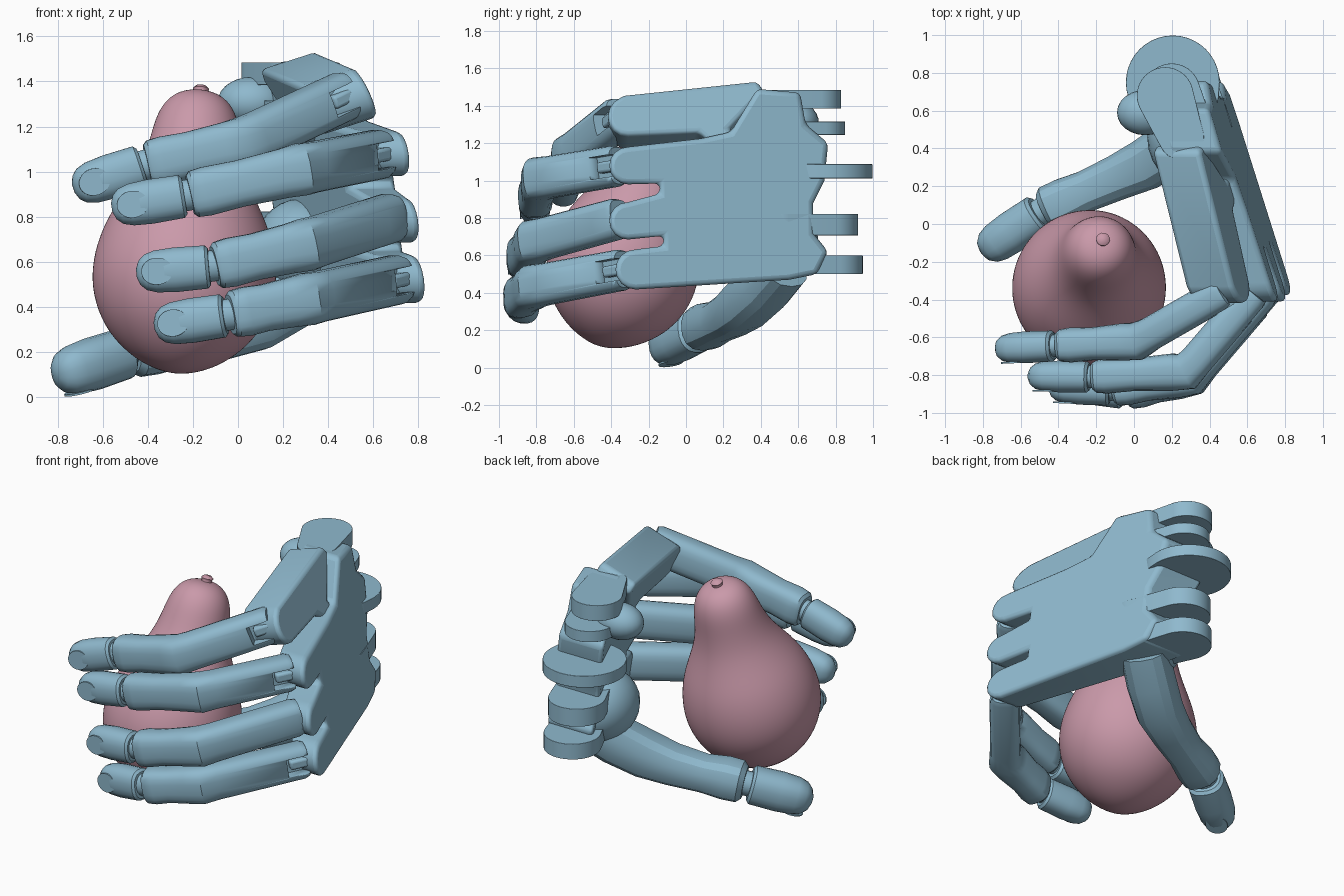
import bpy, bmesh, math
from mathutils import Vector

if "Cube" in bpy.data.objects:
    bpy.data.objects.remove(bpy.data.objects["Cube"], do_unlink=True)


def material(name, rgb):
    m = bpy.data.materials.new(name)
    m.use_nodes = True
    m.diffuse_color = (*rgb, 1)
    b = next(n for n in m.node_tree.nodes if n.type == "BSDF_PRINCIPLED")
    b.inputs["Base Color"].default_value = (*rgb, 1)
    return m


BLUE = material("steel blue", (0.275, 0.485, 0.615))
PINK = material("dusty pink", (0.59, 0.32, 0.4))
UP = Vector((0, 0, 1))


def finish(name, bm, mat, angle=35):
    bmesh.ops.recalc_face_normals(bm, faces=bm.faces)
    mesh = bpy.data.meshes.new(name)
    bm.to_mesh(mesh)
    bm.free()
    mesh.materials.append(mat)
    ob = bpy.data.objects.new(name, mesh)
    bpy.context.scene.collection.objects.link(ob)
    bpy.ops.object.select_all(action="DESELECT")
    ob.select_set(True)
    bpy.context.view_layer.objects.active = ob
    bpy.ops.object.shade_smooth_by_angle(angle=math.radians(angle))
    return ob


def loft(name, rings, mat, power=2.0, sides=20, angle=35):
    """Rings are (centre, tangent, half width, half height)."""
    bm = bmesh.new()
    loops = []
    for c, t, w, h in rings:
        side = t.cross(UP) if abs(t.z) < 0.9 else Vector((1, 0, 0))
        side = (side - t * side.dot(t)).normalized()
        top = side.cross(t).normalized()
        loop = []
        for i in range(sides):
            a = 2 * math.pi * (i + 0.5) / sides
            ca, sa = math.cos(a), math.sin(a)
            u = math.copysign(abs(ca) ** (2 / power), ca) * w
            v = math.copysign(abs(sa) ** (2 / power), sa) * h
            loop.append(bm.verts.new(c + side * u + top * v))
        loops.append(loop)
    for a, b in zip(loops, loops[1:]):
        for i in range(sides):
            j = (i + 1) % sides
            bm.faces.new((a[i], a[j], b[j], b[i]))
    bm.faces.new(loops[0])
    bm.faces.new(loops[-1])
    return finish(name, bm, mat, angle)


def box(bm, centre, axes, size):
    for v in bmesh.ops.create_cube(bm, size=1)["verts"]:
        p = [v.co[i] * size[i] for i in range(3)]
        v.co = centre + axes[0] * p[0] + axes[1] * p[1] + axes[2] * p[2]


def bevel(ob, width, segments=3):
    m = ob.modifiers.new("rounded edges", "BEVEL")
    m.width, m.segments, m.limit_method = width, segments, "ANGLE"
    m.angle_limit = math.radians(40)


def knuckle(y, z, r):
    """Rounded front end of a hand bone, from its top edge to its bottom edge."""
    return [(y - r * math.sin(a), z + r * math.cos(a))
            for a in (math.pi * i / 8 for i in range(9))]


def slab(name, outline, outer, thick, drop, round_off):
    """Side outline in y and z, spread between outer and inner skins."""
    bm = bmesh.new()
    a = [bm.verts.new((outer(y, z), y, z)) for y, z in outline]
    b = [bm.verts.new((outer(y, z) - thick(y), y, z - drop)) for y, z in outline]
    bm.faces.new(a)
    bm.faces.new(b)
    for i in range(len(a)):
        j = (i + 1) % len(a)
        bm.faces.new((a[i], a[j], b[j], b[i]))
    bevel(finish(name, bm, BLUE), round_off)


def tab(name, z, height, near, r_near, far, r_far, round_off=0.015):
    """Flat plate wrapped round two circles."""
    bm = bmesh.new()
    for (x, y), r in ((near, r_near), (far, r_far)):
        for i in range(40):
            a = 2 * math.pi * i / 40
            for s in (-0.5, 0.5):
                bm.verts.new((x + r * math.cos(a), y + r * math.sin(a), z + s * height))
    bmesh.ops.convex_hull(bm, input=bm.verts)
    loose = [v for v in bm.verts if not v.link_faces]
    bmesh.ops.delete(bm, geom=loose, context="VERTS")
    bevel(finish(name, bm, BLUE), round_off)


def fingertip(name, a, b, w, h):
    d = b - a
    u = d.normalized()
    shape = [(0.05, 0.82), (0.09, 0.97), (0.5, 1), (0.75, 0.94), (0.88, 0.8),
             (0.96, 0.55), (1, 0.2)]
    loft(name, [(a + d * t, u, w * s, h * s) for t, s in shape], BLUE, 2.4)


def nail(name, centre, along, out, length, width):
    bm = bmesh.new()
    cross = out.cross(along).normalized()
    bmesh.ops.create_cone(bm, cap_ends=True, segments=28, radius1=0.5, radius2=0.5, depth=1)
    for v in bm.verts:
        x, y, z = v.co
        v.co = centre + along * x * length + cross * y * width + out * z * 0.009
    finish(name, bm, BLUE)


# Round-bellied pear on a leaning axis, with a stub of stem
belly = Vector((-0.24, -0.345, 0.515))
lean = Vector((0.08, 0.285, 0.953)).normalized()
profile = [(-0.418, 0.03), (-0.402, 0.1), (-0.355, 0.205), (-0.25, 0.325), (-0.12, 0.392),
           (0, 0.415), (0.13, 0.404), (0.26, 0.362), (0.38, 0.297), (0.5, 0.238),
           (0.62, 0.207), (0.73, 0.19), (0.81, 0.158), (0.86, 0.105), (0.878, 0.04)]
pear = loft("pear", [(belly + lean * s, lean, r, r) for s, r in profile], PINK,
            sides=28, angle=80)
sub = pear.modifiers.new("smooth", "SUBSURF")
sub.levels = sub.render_levels = 2
foot = Vector((-0.168, -0.095, 1.32))
loft("pear_stem", [(foot + lean * z, lean, r, r) for z, r in
                   [(0, 0.045), (0.035, 0.03), (0.05, 0.037), (0.064, 0.022)]],
     PINK, sides=12, angle=60)

# Palm plate with narrow slots between the knuckles
palm = [(0.38, 1.49), (0.24, 1.26), (0.08, 1.225)]
palm += knuckle(-0.31, 1.08, 0.1) + [(-0.14, 0.985), (-0.14, 0.93)]
palm += knuckle(-0.31, 0.785, 0.1) + [(-0.12, 0.705), (-0.12, 0.65)]
palm += knuckle(-0.27, 0.525, 0.107)
palm += [(0.55, 0.47), (0.7, 0.5), (0.76, 0.62), (0.68, 0.72), (0.68, 0.88), (0.74, 1.0),
         (0.76, 1.2), (0.64, 1.3), (0.61, 1.47)]
slab("palm", palm, lambda y, z: 0.72 - 0.307 * y - 0.14 * (z - 0.5),
     lambda y: 0.235 + 0.12 * y, 0, 0.03)

# Raised hand bone above the plate, leading to the first finger
bone = [(0.38, 1.535), (0.42, 1.48), (0.23, 1.28), (0.31, 1.2), (0.23, 1.12), (0.07, 1.26)]
bone = [(-0.33, 1.46)] + bone + knuckle(-0.31, 1.35, 0.108)[:0:-1]
slab("first_hand_bone", bone, lambda y, z: 0.55 - 0.2 * y - 0.45 * (z - 1.25),
     lambda y: 0.25, 0.08, 0.025)

# Wrist hinge plates, rooted in the palm
tab("wrist_tab_top", 1.435, 0.1, (0.165, 0.68), 0.15, (0.25, 0.46), 0.12, 0.04)
tab("wrist_tab_upper", 1.28, 0.07, (0.2, 0.7), 0.15, (0.27, 0.5), 0.15)
tab("wrist_disc_large", 1.05, 0.075, (0.205, 0.75), 0.248, (0.25, 0.7), 0.2)
tab("wrist_tab_lower", 0.765, 0.115, (0.26, 0.75), 0.17, (0.36, 0.5), 0.16)
tab("wrist_tab_bottom", 0.55, 0.1, (0.275, 0.775), 0.17, (0.38, 0.5), 0.15)

# Wrist bone and the pad of the thumb on the inner side
for name, c, size in [("wrist_bone", (0.06, 0.59, 1.31), (0.15, 0.12, 0.11)),
                      ("thumb_pad", (0.28, 0.46, 0.66), (0.21, 0.25, 0.22))]:
    bm = bmesh.new()
    bmesh.ops.create_uvsphere(bm, u_segments=24, v_segments=14, radius=1)
    for v in bm.verts:
        v.co = Vector([c[i] + v.co[i] * size[i] for i in range(3)])
    finish(name, bm, BLUE, 60)

# Four fingers: knuckle, middle bend, end joint, tip
fingers = {
    "first": [(0.49, -0.35, 1.345), (0.02, -0.62, 1.125), (-0.41, -0.645, 1.03), (-0.73, -0.66, 0.925)],
    "second": [(0.64, -0.36, 1.08), (0.28, -0.78, 1.01), (-0.22, -0.81, 0.895), (-0.56, -0.805, 0.84)],
    "third": [(0.69, -0.35, 0.8), (0.3, -0.81, 0.675), (-0.11, -0.88, 0.58), (-0.45, -0.865, 0.55)],
    "fourth": [(0.72, -0.33, 0.525), (0.31, -0.81, 0.435), (-0.04, -0.9, 0.365), (-0.37, -0.85, 0.315)],
}
for name, joints in fingers.items():
    k, p, d, t = map(Vector, joints)
    u1, u2, u3 = ((b - a).normalized() for a, b in ((k, p), (p, d), (d, t)))
    w, h = 0.09, 0.11
    path = [(k, u1, 0.9, 0.9), (k + u1 * 0.03, u1, 1, 1), (p - u1 * 0.08, u1, 1, 1.02),
            (p, (u1 + u2).normalized(), 1.12, 1.06), (p + u2 * 0.08, u2, 1.1, 1.01),
            (p.lerp(d, 0.55), u2, 0.97, 0.95), (d - u2 * 0.08, u2, 1.03, 1),
            (d - u2 * 0.025, u2, 0.95, 0.95), (d - u2 * 0.008, u2, 0.8, 0.8)]
    body = loft(name + "_finger", [(c, u, w * a, h * b) for c, u, a, b in path], BLUE, 3)

    # Open socket behind the knuckle, with a hinge tongue inside
    back = -u1.cross(UP).normalized()
    axes = (u1, u1.cross(back), back)
    bm = bmesh.new()
    box(bm, k + u1 * 0.055 + back * 0.083, axes, (0.157, 0.118, 0.137))
    cutter = finish(name + "_socket_cutter", bm, BLUE)
    cutter.hide_render = True
    cutter.hide_set(True)
    cut = body.modifiers.new("socket", "BOOLEAN")
    cut.object, cut.operation = cutter, "DIFFERENCE"
    bm = bmesh.new()
    box(bm, k + u1 * 0.05 + back * 0.02, axes, (0.12, 0.06, 0.08))
    bevel(finish(name + "_hinge_tongue", bm, BLUE), 0.015)

    # End joint, fingertip and nail
    loft(name + "_end_joint", [(d - u2 * 0.03, u2, 0.06, 0.07),
                               (d + u3 * 0.04, u3, 0.06, 0.07)], BLUE)
    fingertip(name + "_fingertip", d, t, 0.085, 0.1)
    out = -u3.cross(UP).normalized()
    nail(name + "_nail", t - u3 * 0.095 + out * 0.077, u3, out, 0.14, 0.12)

# Thumb passing behind the pear
thumb = [(0.36, 0.52, 0.55, 0.14), (0.22, 0.42, 0.435, 0.145), (0.07, 0.32, 0.34, 0.14),
         (-0.08, 0.25, 0.285, 0.123), (-0.25, 0.175, 0.245, 0.112), (-0.37, 0.12, 0.225, 0.125),
         (-0.45, 0.085, 0.21, 0.122), (-0.475, 0.073, 0.205, 0.095)]
pts = [Vector(q[:3]) for q in thumb]
rings = []
for i, q in enumerate(thumb):
    tangent = (pts[min(i + 1, len(pts) - 1)] - pts[max(i - 1, 0)]).normalized()
    rings.append((pts[i], tangent, q[3], q[3]))
loft("thumb", rings, BLUE, 2.4, 14, 25)
joint, tip = Vector((-0.485, 0.068, 0.2)), Vector((-0.805, -0.15, 0.095))
u = (tip - joint).normalized()
loft("thumb_joint", [(joint - u * 0.05, u, 0.075, 0.075),
                     (joint + u * 0.05, u, 0.075, 0.075)], BLUE)
fingertip("thumb_tip", joint, tip, 0.112, 0.117)
out = -(UP - u * u.dot(UP)).normalized()
nail("thumb_nail", tip - u * 0.1 + out * 0.1, u, out, 0.14, 0.13)
